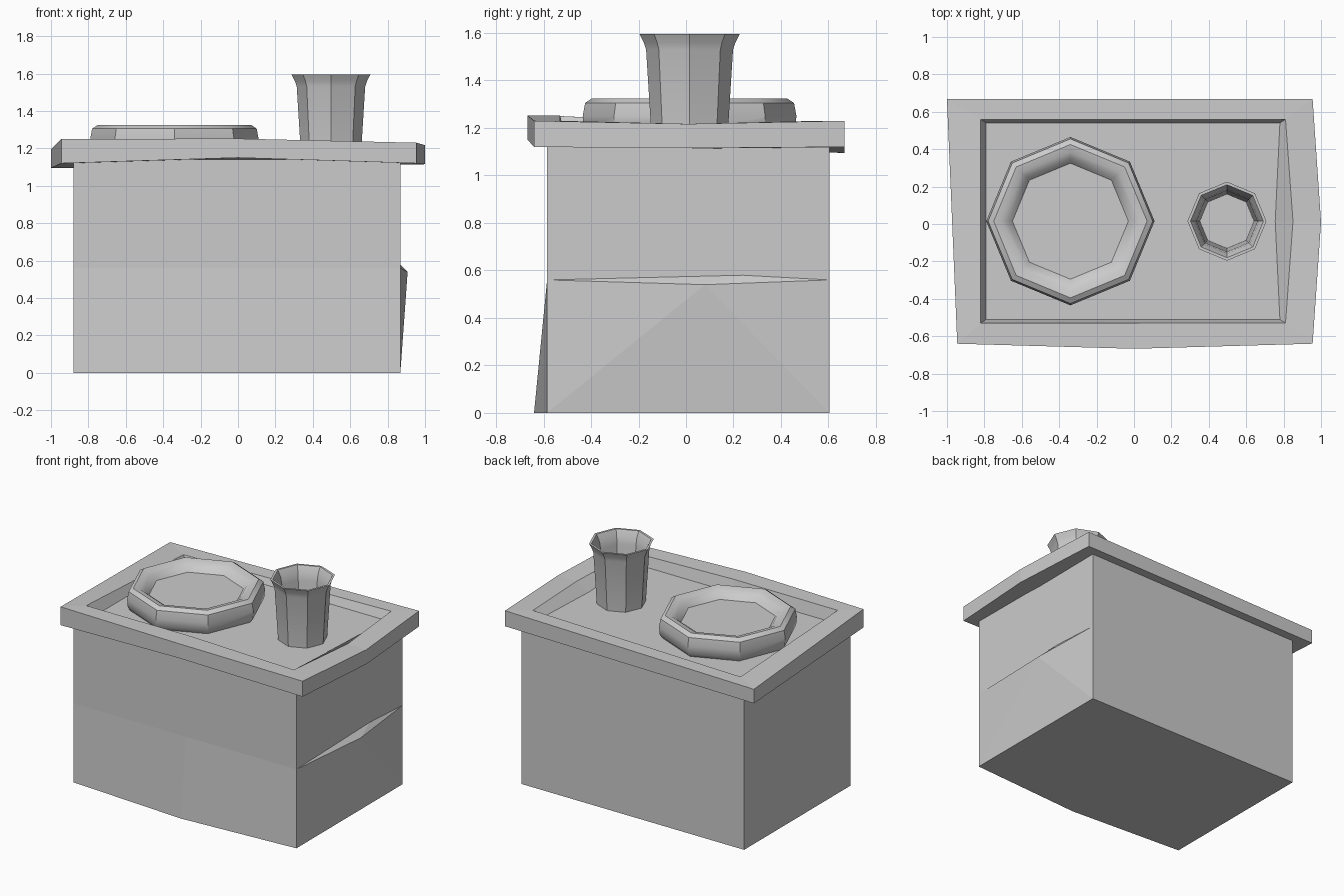
import bpy, bmesh, math

if "Cube" in bpy.data.objects:
    bpy.data.objects.remove(bpy.data.objects["Cube"])


def finish(bm, name, smooth=False):
    bmesh.ops.recalc_face_normals(bm, faces=bm.faces)
    me = bpy.data.meshes.new(name)
    bm.to_mesh(me)
    bm.free()
    ob = bpy.data.objects.new(name, me)
    bpy.context.collection.objects.link(ob)
    if smooth:
        bpy.ops.object.select_all(action='DESELECT')
        ob.select_set(True)
        bpy.context.view_layer.objects.active = ob
        bpy.ops.object.shade_smooth_by_angle(angle=math.radians(40))
    return ob


def bridge(bm, a, b):
    n = len(a)
    for i in range(n):
        bm.faces.new((a[i], a[(i + 1) % n], b[(i + 1) % n], b[i]))


def loft(name, rings, smooth=False):
    """Skin a stack of equal-length point rings and cap both ends."""
    bm = bmesh.new()
    vs = [[bm.verts.new(p) for p in r] for r in rings]
    for a, b in zip(vs, vs[1:]):
        bridge(bm, a, b)
    bm.faces.new(vs[0])
    bm.faces.new(vs[-1])
    return finish(bm, name, smooth)


def lathe(name, centre, profile, sides=8):
    """Eight-sided turned shape from (radius, height) points."""
    cx, cy = centre
    ang = [2 * math.pi * i / sides for i in range(sides)]
    rings = [[(cx + r * math.cos(t), cy + r * math.sin(t), z) for t in ang]
             for r, z in profile]
    return loft(name, rings, True)


# Box body, front flaring out at the middle of its bottom edge
x0, x1, yf, yb = -0.88, 0.868, -0.585, 0.605
loft("box_body", [[(x0, yf, z), (0, yf - flare, z), (x1, yf, z),
                   (x1, yb, z), (x0, yb, z)]
                  for z, flare in ((0, 0.055), (0.56, 0), (1.14, 0))])

# Loose lower panel on the right side, bowed out along its top edge
bm = bmesh.new()
pts = [(x1, yf, 0), (x1, yb, 0), (x1, yf, 0.56), (x1, yb, 0.56),
       (0.907, 0.08, 0.54), (x1 - 0.01, 0.28, 0.59), (x1 - 0.01, 0, 0)]
bmesh.ops.convex_hull(bm, input=[bm.verts.new(p) for p in pts])
finish(bm, "side_panel")

# Slightly warped tray lid: x, y, bottom z, top z around the outline
outline = [(-0.945, -0.64, 1.12, 1.25), (0, -0.667, 1.15, 1.252),
           (0.955, -0.64, 1.12, 1.23), (1.0, 0.01, 1.115, 1.217),
           (0.955, 0.667, 1.12, 1.23), (-1.0, 0.667, 1.095, 1.195)]
rim = [(-0.82, -0.53), (0, -0.53), (0.81, -0.53),
       (0.85, 0.015), (0.81, 0.56), (-0.82, 0.56)]
floor = [(-0.79, -0.51), (0, -0.51), (0.78, -0.51),
         (0.755, 0.015), (0.78, 0.54), (-0.79, 0.54)]
loft("tray_lid", [[(x, y, b) for x, y, b, t in outline],
                  [(x, y, t) for x, y, b, t in outline],
                  [(x, y, o[3]) for (x, y), o in zip(rim, outline)],
                  [(x, y, 1.165) for x, y in floor]])

# Plate with a fat rounded rim
lathe("plate", (-0.34, 0.015),
      [(0.42, 1.16), (0.445, 1.19), (0.45, 1.25), (0.44, 1.305),
       (0.41, 1.325), (0.37, 1.318), (0.335, 1.295), (0.31, 1.265)])

# Hollow flared cup
lathe("cup", (0.497, 0.015),
      [(0.16, 1.16), (0.183, 1.53), (0.193, 1.56), (0.211, 1.595),
       (0.195, 1.595), (0.172, 1.55), (0.163, 1.5), (0.145, 1.2)])
